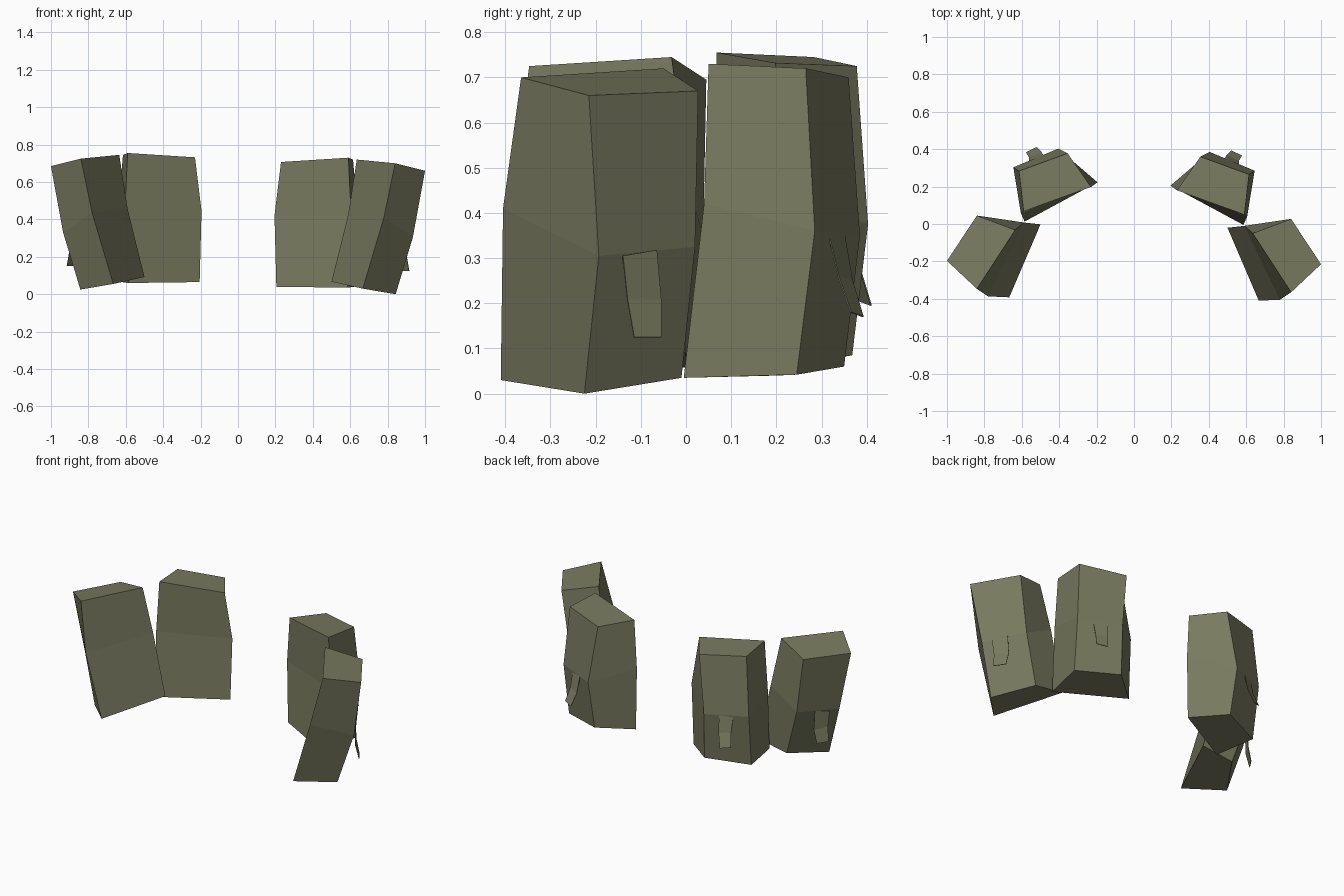
import bpy, bmesh
from mathutils import Vector

if "Cube" in bpy.data.objects:
    bpy.data.objects.remove(bpy.data.objects["Cube"])

olive = bpy.data.materials.new("olive canvas")
olive.diffuse_color = (0.19, 0.195, 0.115, 1)
olive.use_nodes = True
olive.node_tree.nodes["Principled BSDF"].inputs["Base Color"].default_value = olive.diffuse_color

# Each pouch: three four-cornered rings, bottom to top (right-hand side)
BACK_POUCH = [
    [(.585, -.005, .035), (.635, .245, .042), (.385, .35, .06), (.205, .20, .04)],
    [(.605, .04, .42), (.645, .285, .36), (.405, .385, .35), (.195, .205, .42)],
    [(.59, .05, .73), (.615, .265, .72), (.355, .36, .70), (.23, .18, .707)],
]
SIDE_POUCH = [
    [(.667, -.41, .03), (.843, -.225, 0), (.70, -.01, .035), (.50, -.02, .067)],
    [(.78, -.405, .41), (.935, -.193, .305), (.79, .02, .325), (.59, -.01, .43)],
    [(.84, -.365, .70), (1.0, -.215, .66), (.84, .027, .67), (.635, -.05, .72)],
]
# Each pull tab: three pairs of edge points, top to tip
BACK_TAB = [
    [(.56, .315, .355), (.485, .35, .355)],
    [(.56, .337, .26), (.495, .368, .25)],
    [(.577, .365, .18), (.52, .392, .17)],
]
SIDE_TAB = [
    [(.905, -.14, .305), (.855, -.065, .318)],
    [(.90, -.13, .21), (.855, -.055, .205)],
    [(.915, -.115, .125), (.875, -.055, .125)],
]


def loft(name, rings, side, solid):
    """Join the rings with faces; the left side is mirrored and sits a little higher."""
    shift = Vector((0, .018, .025)) if side < 0 else Vector((0, 0, 0))
    bm = bmesh.new()
    rows = [[bm.verts.new(Vector((x * side, y, z)) + shift) for x, y, z in r] for r in rings]
    n = len(rings[0])
    for low, high in zip(rows, rows[1:]):
        for i in range(n if solid else n - 1):
            j = (i + 1) % n
            bm.faces.new((low[i], low[j], high[j], high[i]))
    if solid:
        bm.faces.new(rows[0][::-1])
        bm.faces.new(rows[-1])
    bmesh.ops.recalc_face_normals(bm, faces=bm.faces)
    mesh = bpy.data.meshes.new(name)
    bm.to_mesh(mesh)
    bm.free()
    mesh.materials.append(olive)
    obj = bpy.data.objects.new(name, mesh)
    bpy.context.collection.objects.link(obj)
    if not solid:
        # Thin cloth thickness for the tabs
        mod = obj.modifiers.new("cloth", 'SOLIDIFY')
        mod.thickness = .003
        mod.offset = 0


for side, label in ((1, "right"), (-1, "left")):
    loft(label + "_back_pouch", BACK_POUCH, side, True)
    loft(label + "_side_pouch", SIDE_POUCH, side, True)
    loft(label + "_back_pull_tab", BACK_TAB, side, False)
    loft(label + "_side_pull_tab", SIDE_TAB, side, False)
